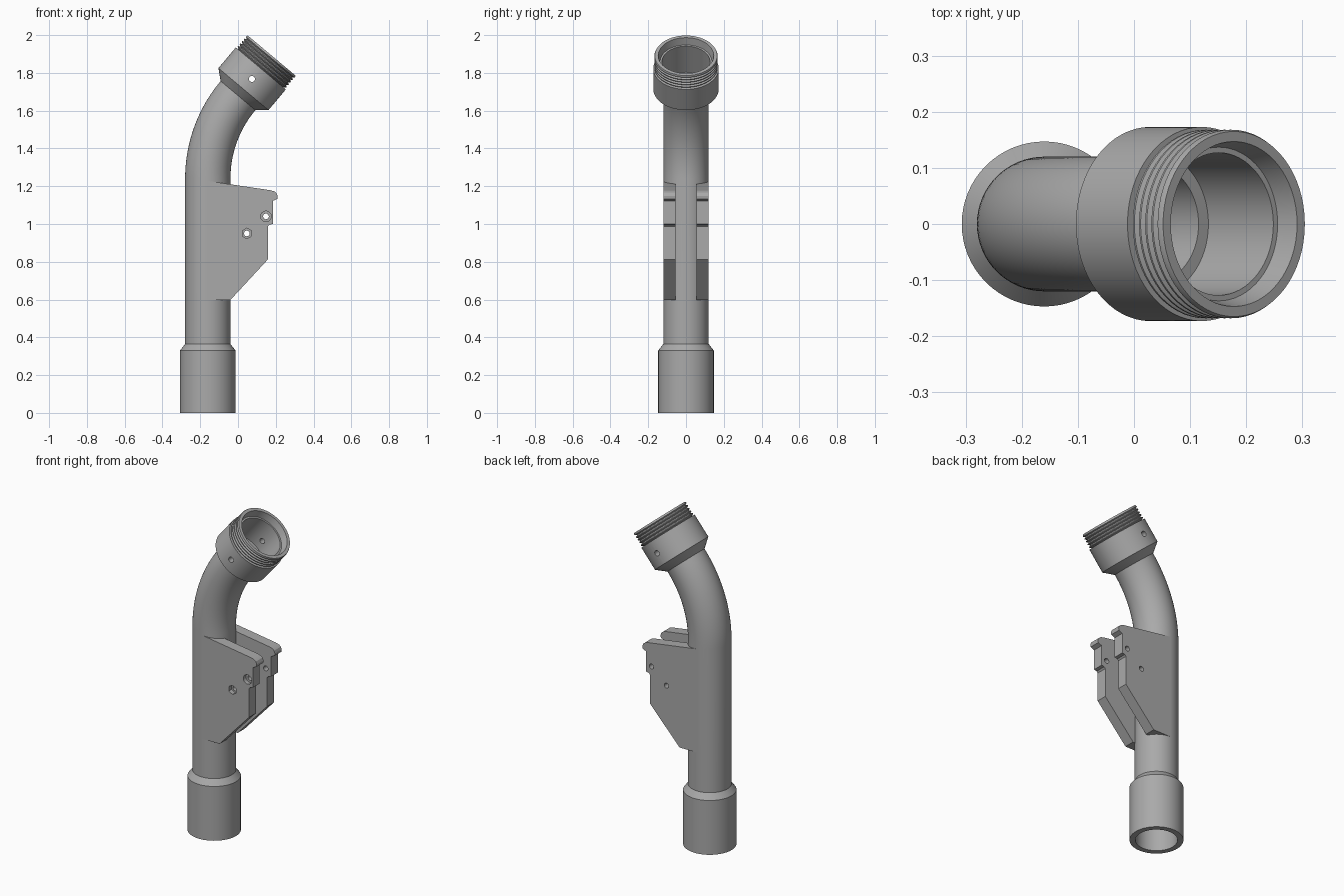
import bpy, bmesh, math
from mathutils import Vector, Matrix

if "Cube" in bpy.data.objects:
    bpy.data.objects.remove(bpy.data.objects["Cube"])

grey = bpy.data.materials.new("grey_plastic")
grey.use_nodes = True
grey.diffuse_color = (0.4, 0.4, 0.4, 1)
grey.node_tree.nodes["Principled BSDF"].inputs["Base Color"].default_value = (0.4, 0.4, 0.4, 1)

AXIS_X = -0.16                      # centre line of the straight tube
TILT = math.radians(40)             # lean of the upper collar
BEND_R, BEND_Z = 0.684, 1.24        # bend radius and start height
TUBE, BORE = 0.12, 0.104
SIDES = 64


def finish(name, bm):
    bmesh.ops.recalc_face_normals(bm, faces=bm.faces)
    mesh = bpy.data.meshes.new(name)
    bm.to_mesh(mesh)
    bm.free()
    mesh.materials.append(grey)
    obj = bpy.data.objects.new(name, mesh)
    bpy.context.collection.objects.link(obj)
    return obj


def activate(obj):
    bpy.ops.object.select_all(action="DESELECT")
    obj.select_set(True)
    bpy.context.view_layer.objects.active = obj


def cylinder(radius, centre, length, axis, sides=32):
    bm = bmesh.new()
    turn = Matrix.Rotation(math.pi / 2, 4, "X") if axis == "Y" else Matrix()
    bmesh.ops.create_cone(bm, cap_ends=True, segments=sides, radius1=radius, radius2=radius,
                          depth=length, matrix=Matrix.Translation(centre) @ turn)
    cutter = finish("cutter", bm)
    cutter.hide_render = True
    return cutter


def cut(obj, cutter):
    mod = obj.modifiers.new("cut", "BOOLEAN")
    mod.operation, mod.solver, mod.object = "DIFFERENCE", "EXACT", cutter
    activate(obj)
    bpy.ops.object.modifier_apply(modifier=mod.name)
    bpy.data.objects.remove(cutter)


def smooth(obj):
    activate(obj)
    bpy.ops.object.shade_smooth_by_angle(angle=math.radians(25))


# Ring stations: (centre, lean angle, radius)
def straight(z, r):
    return Vector((AXIS_X, 0, z)), 0, r


def bend(a, r):
    return Vector((AXIS_X + BEND_R * (1 - math.cos(a)), 0, BEND_Z + BEND_R * math.sin(a))), a, r


collar_base = bend(TILT, 0)[0]
collar_dir = Vector((math.sin(TILT), 0, math.cos(TILT)))


def collar(d, r):
    return collar_base + collar_dir * d, TILT, r


STEPS = 24
angles = [TILT * i / STEPS for i in range(STEPS + 1)]

# Outside of the tube, from the socket to the threaded rim
outer = [straight(0, 0.147), straight(0.33, 0.147), straight(0.365, TUBE)]
outer += [bend(a, TUBE) for a in angles]
outer += [collar(0.045, 0.173), collar(0.188, 0.173), collar(0.188, 0.157)]
pitch = 0.0172
for i in range(5):
    d = 0.19 + i * pitch
    outer += [collar(d, 0.157), collar(d + pitch * 0.4, 0.168), collar(d + pitch * 0.65, 0.168)]
outer += [collar(0.277, 0.165)]

# Inside, from the rim back down to the socket
inner = [collar(0.277, 0.147), collar(0.235, 0.137), collar(0.235, 0.127), collar(0.055, 0.127),
         collar(0.055, BORE)]
inner += [bend(a, BORE) for a in reversed(angles)]
inner += [straight(0.33, BORE), straight(0.33, 0.115), straight(0, 0.115)]

bm = bmesh.new()
rings = []
for centre, a, r in outer + inner:
    side = Vector((math.cos(a), 0, -math.sin(a)))
    ring = []
    for k in range(SIDES):
        t = math.tau * k / SIDES
        ring.append(bm.verts.new(centre + r * (side * math.cos(t) + Vector((0, math.sin(t), 0)))))
    rings.append(ring)
for lower, upper in zip(rings, rings[1:] + rings[:1]):
    for k in range(SIDES):
        n = (k + 1) % SIDES
        bm.faces.new((lower[k], lower[n], upper[n], upper[k]))
tube = finish("bent_tube", bm)

# Pin holes through the collar
cut(tube, cylinder(0.016, collar(0.115, 0)[0], 0.6, "Y"))
smooth(tube)

# Pair of bracket plates beside the tube
profile = [(AXIS_X, 0.598), (-0.04, 0.598), (0.158, 0.812), (0.158, 0.987), (0.166, 0.996),
           (0.184, 1.0), (0.184, 1.122), (0.208, 1.133), (0.21, 1.148), (0.204, 1.163),
           (0.192, 1.173), (0.17, 1.179), (AXIS_X, 1.228)]
bolts = [(0.047, 0.95, 6), (0.148, 1.04, 32)]
for name, y0, y1 in (("front_bracket_plate", -TUBE, -0.055), ("back_bracket_plate", 0.055, TUBE)):
    bm = bmesh.new()
    face = bm.faces.new([bm.verts.new((x, y0, z)) for x, z in profile])
    moved = bmesh.ops.extrude_face_region(bm, geom=[face])["geom"]
    bmesh.ops.translate(bm, vec=(0, y1 - y0, 0),
                        verts=[v for v in moved if isinstance(v, bmesh.types.BMVert)])
    plate = finish(name, bm)
    # Keep the tube bore clear
    cut(plate, cylinder(0.112, (AXIS_X, 0, 0.9), 1.0, "Z", SIDES))
    # Bolt holes, with recesses on the front plate
    for x, z, sides in bolts:
        cut(plate, cylinder(0.015, (x, 0, z), 0.5, "Y"))
        if y0 < 0:
            cut(plate, cylinder(0.028, (x, -TUBE, z), 0.05, "Y", sides))
    smooth(plate)
